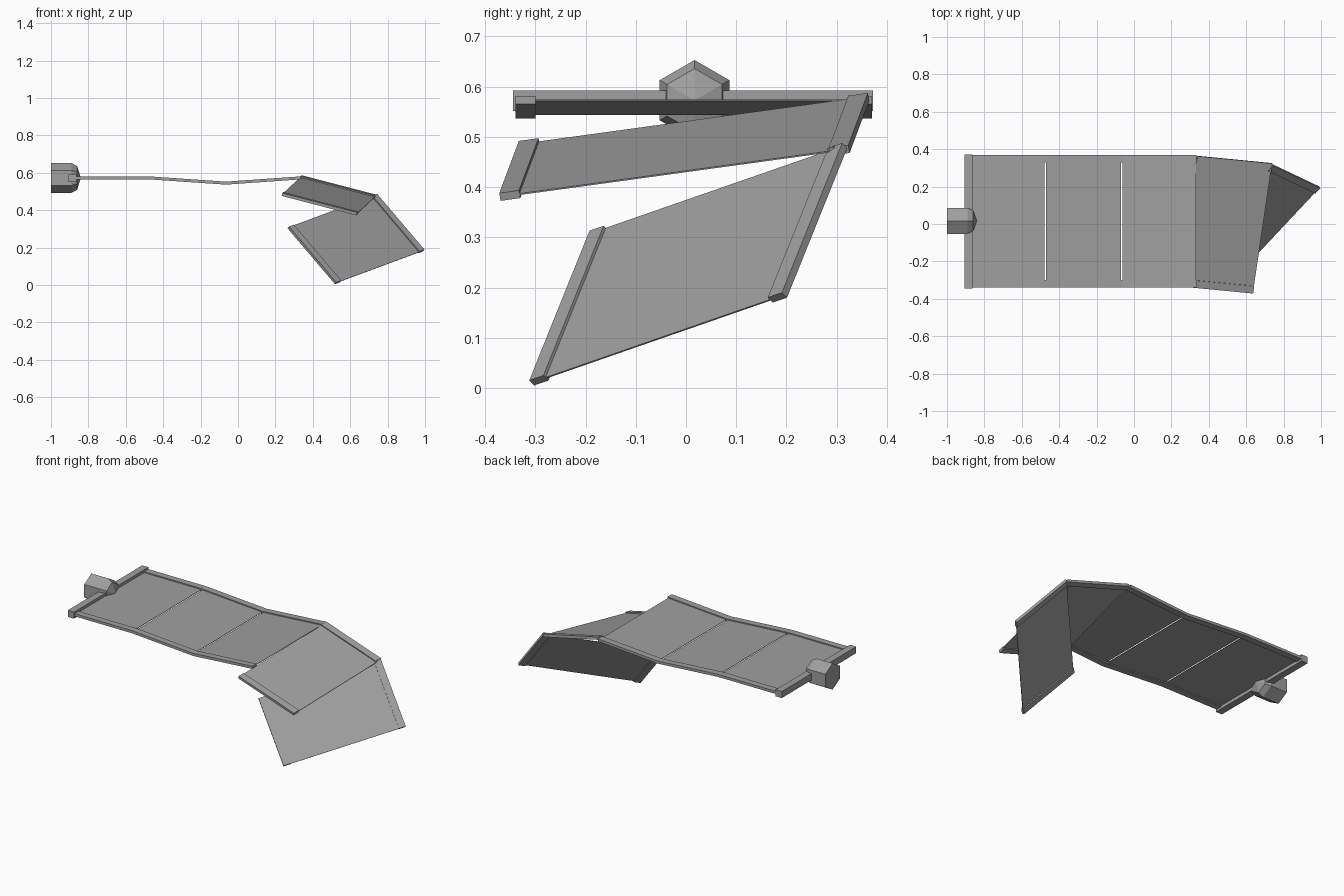
import bpy, bmesh, math
from mathutils import Vector as V

cube = bpy.data.objects.get("Cube")
if cube:
    bpy.data.objects.remove(cube, do_unlink=True)

grey = bpy.data.materials.new("metal grey")
grey.use_nodes = True
grey.diffuse_color = (0.35, 0.35, 0.35, 1)
grey.node_tree.nodes["Principled BSDF"].inputs["Base Color"].default_value = grey.diffuse_color

RAIL_W, RAIL_H, SHEET_H = 0.04, 0.016, 0.003


def loft(name, rings, close_end=True):
    """Skin a list of point rings into one closed solid."""
    bm = bmesh.new()
    loops = [[bm.verts.new(p) for p in ring] for ring in rings]
    for a, b in zip(loops, loops[1:]):
        n = len(a)
        for i in range(n):
            j = (i + 1) % n
            bm.faces.new((a[i], a[j], b[j], b[i]))
    bm.faces.new(loops[0])
    if close_end:
        bm.faces.new(loops[-1])
    else:
        bmesh.ops.remove_doubles(bm, verts=loops[-1], dist=0.001)
    bmesh.ops.recalc_face_normals(bm, faces=bm.faces)
    mesh = bpy.data.meshes.new(name)
    bm.to_mesh(mesh)
    bm.free()
    mesh.materials.append(grey)
    obj = bpy.data.objects.new(name, mesh)
    bpy.context.scene.collection.objects.link(obj)
    return obj


def beam(name, path, side, up, width, height):
    """Sweep a rectangle along a path of points."""
    s, h = side.normalized() * width / 2, up.normalized() * height / 2
    return loft(name, [[p - s - h, p + s - h, p + s + h, p - s + h] for p in path])


def sheet(name, a, b, across, up, gap):
    """Thin panel between the two rails that start at a and a + across."""
    u = (b - a).normalized() * gap
    mid = across / 2
    return beam(name, [a + mid + u, b + mid - u], across, up,
                across.length - RAIL_W + 0.004, SHEET_H)


# Attached wing: two continuous rails with three panels
across, up = V((0, -0.67, 0)), V((0, 0, 1))
path = [V((x, 0.35, z)) for x, z in
        ((-0.885, 0.573), (-0.475, 0.573), (-0.065, 0.545), (0.335, 0.573))]
beam("back_rail", path, across, up, RAIL_W, RAIL_H)
beam("front_rail", [p + across for p in path], across, up, RAIL_W, RAIL_H)
for i in range(3):
    sheet(f"panel_{i + 1}", path[i], path[i + 1], across, up, 0.004)

# Broken wing: two bent bays, each a panel with a rail on both edges
bays = (
    ("hanging", V((0.335, 0.344, 0.577)), V((0.735, 0.305, 0.473)), V((-0.097, -0.656, -0.09))),
    ("fallen", V((0.727, 0.302, 0.478)), V((0.98, 0.182, 0.18)), V((-0.445, -0.475, -0.165))),
)
for name, a, b, across in bays:
    up = across.cross(b - a)
    beam(name + "_back_rail", [a, b], across, up, RAIL_W, RAIL_H)
    beam(name + "_front_rail", [a + across, b + across], across, up, RAIL_W, RAIL_H)
    sheet(name + "_panel", a, b, across, up, 0)

# Root crossbar
beam("crossbar", [V((-0.885, -0.345, 0.572)), V((-0.885, 0.372, 0.572))],
     V((1, 0, 0)), V((0, 0, 1)), 0.042, 0.04)

# Six-sided hub with a tapered nose
hub_rings = []
for x, r in ((-1, 0.08), (-0.89, 0.08), (-0.86, 0.063), (-0.84, 0.0)):
    hub_rings.append([V((x, 0.017 + r * math.sin(k * math.pi / 3),
                         0.573 + r * math.cos(k * math.pi / 3))) for k in range(6)])
loft("hub", hub_rings, close_end=False)
